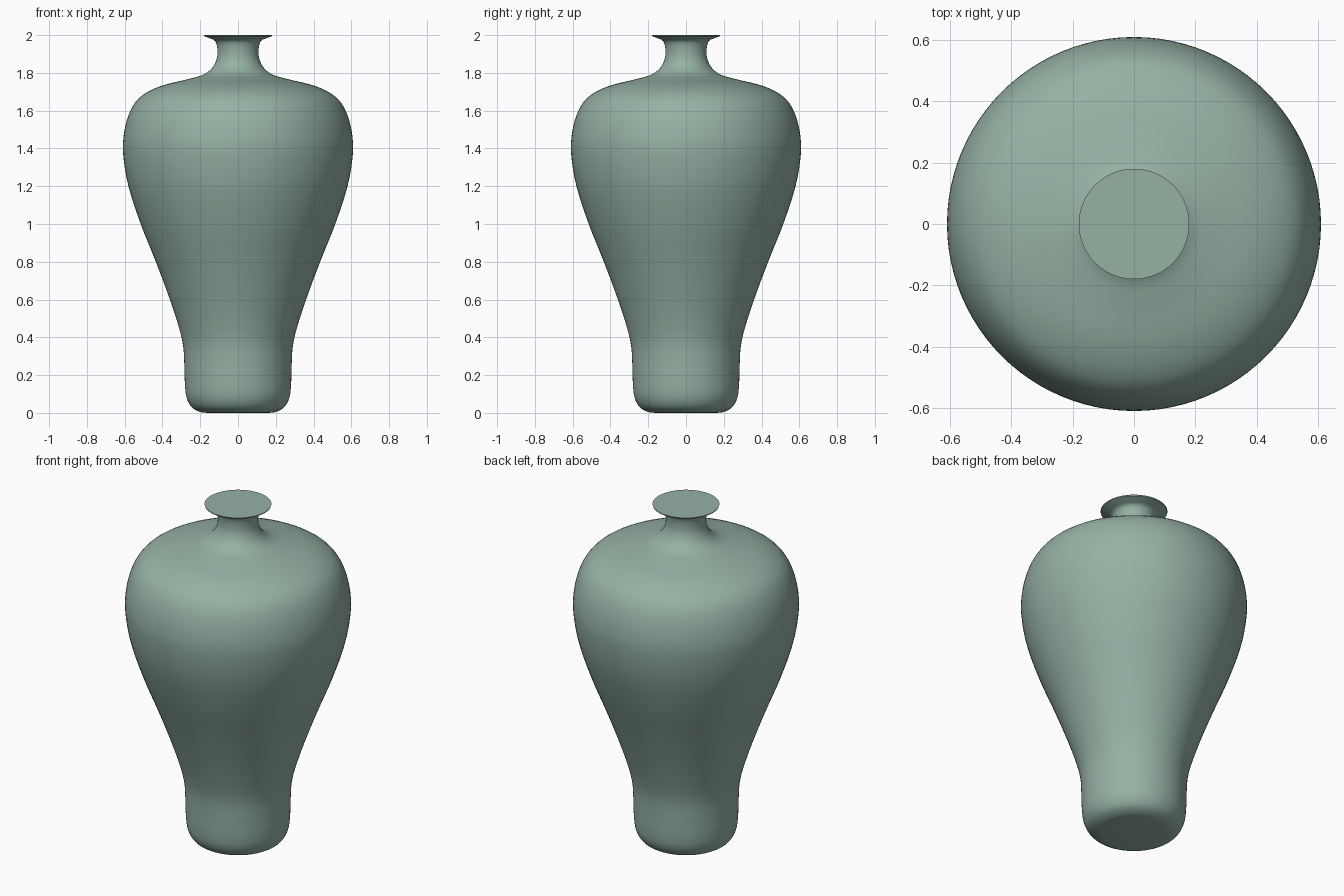
import bpy, bmesh, math
from mathutils import Vector

if "Cube" in bpy.data.objects:
    bpy.data.objects.remove(bpy.data.objects["Cube"])

# Half silhouette (radius, height), foot to underside of the lip
PROFILE = [(0.16, 0.0), (0.20, 0.005), (0.245, 0.03), (0.272, 0.08), (0.281, 0.15),
           (0.284, 0.25), (0.29, 0.35), (0.312, 0.45), (0.364, 0.61), (0.435, 0.80),
           (0.515, 1.0), (0.58, 1.2), (0.608, 1.37), (0.602, 1.49), (0.57, 1.60),
           (0.515, 1.675), (0.41, 1.73), (0.26, 1.768), (0.185, 1.79), (0.138, 1.825),
           (0.114, 1.87), (0.109, 1.91), (0.113, 1.95), (0.125, 1.972), (0.15, 1.983),
           (0.178, 1.994)]
SEGMENTS = 96
STEPS = 4


def smooth_curve(points):
    """Catmull-Rom curve through the points, with chord-scaled tangents."""
    p = [Vector(q) for q in points]
    t = [0.0]
    for a, b in zip(p, p[1:]):
        t.append(t[-1] + math.sqrt((b - a).length))
    n = len(p)
    tangents = []
    for i in range(n):
        a, b = max(i - 1, 0), min(i + 1, n - 1)
        tangents.append((p[b] - p[a]) / (t[b] - t[a]))
    out = []
    for i in range(n - 1):
        h = t[i + 1] - t[i]
        for k in range(STEPS):
            s = k / STEPS
            out.append((2*s**3 - 3*s**2 + 1) * p[i] + (s**3 - 2*s**2 + s) * h * tangents[i]
                       + (3*s**2 - 2*s**3) * p[i + 1] + (s**3 - s**2) * h * tangents[i + 1])
    return out + [p[-1]]


def lathe(name, curve):
    """Revolve the curve about z, closing both ends at the axis."""
    bm = bmesh.new()
    rings = []
    for r, z in curve:
        rings.append([bm.verts.new((r * math.cos(2 * math.pi * i / SEGMENTS),
                                    r * math.sin(2 * math.pi * i / SEGMENTS), max(z, 0)))
                      for i in range(SEGMENTS)])
    bottom = bm.verts.new((0, 0, 0))
    top = bm.verts.new((0, 0, curve[-1][1]))
    for i in range(SEGMENTS):
        j = (i + 1) % SEGMENTS
        for a, b in zip(rings, rings[1:]):
            bm.faces.new((a[i], a[j], b[j], b[i]))
        bm.faces.new((bottom, rings[0][j], rings[0][i]))
        bm.faces.new((top, rings[-1][i], rings[-1][j]))
    mesh = bpy.data.meshes.new(name)
    bm.to_mesh(mesh)
    bm.free()
    obj = bpy.data.objects.new(name, mesh)
    bpy.context.collection.objects.link(obj)
    return obj


# Vase body with the thin flat-topped lip
vase = lathe("vase", smooth_curve(PROFILE) + [Vector((0.18, 2.0))])

# Celadon glaze
glaze = bpy.data.materials.new("green_glaze")
glaze.diffuse_color = (0.30, 0.44, 0.37, 1)
glaze.use_nodes = True
glaze.node_tree.nodes["Principled BSDF"].inputs["Base Color"].default_value = glaze.diffuse_color
vase.data.materials.append(glaze)

# Smooth walls, crisp lip edge
bpy.context.view_layer.objects.active = vase
vase.select_set(True)
bpy.ops.object.shade_smooth_by_angle(angle=math.radians(35))
